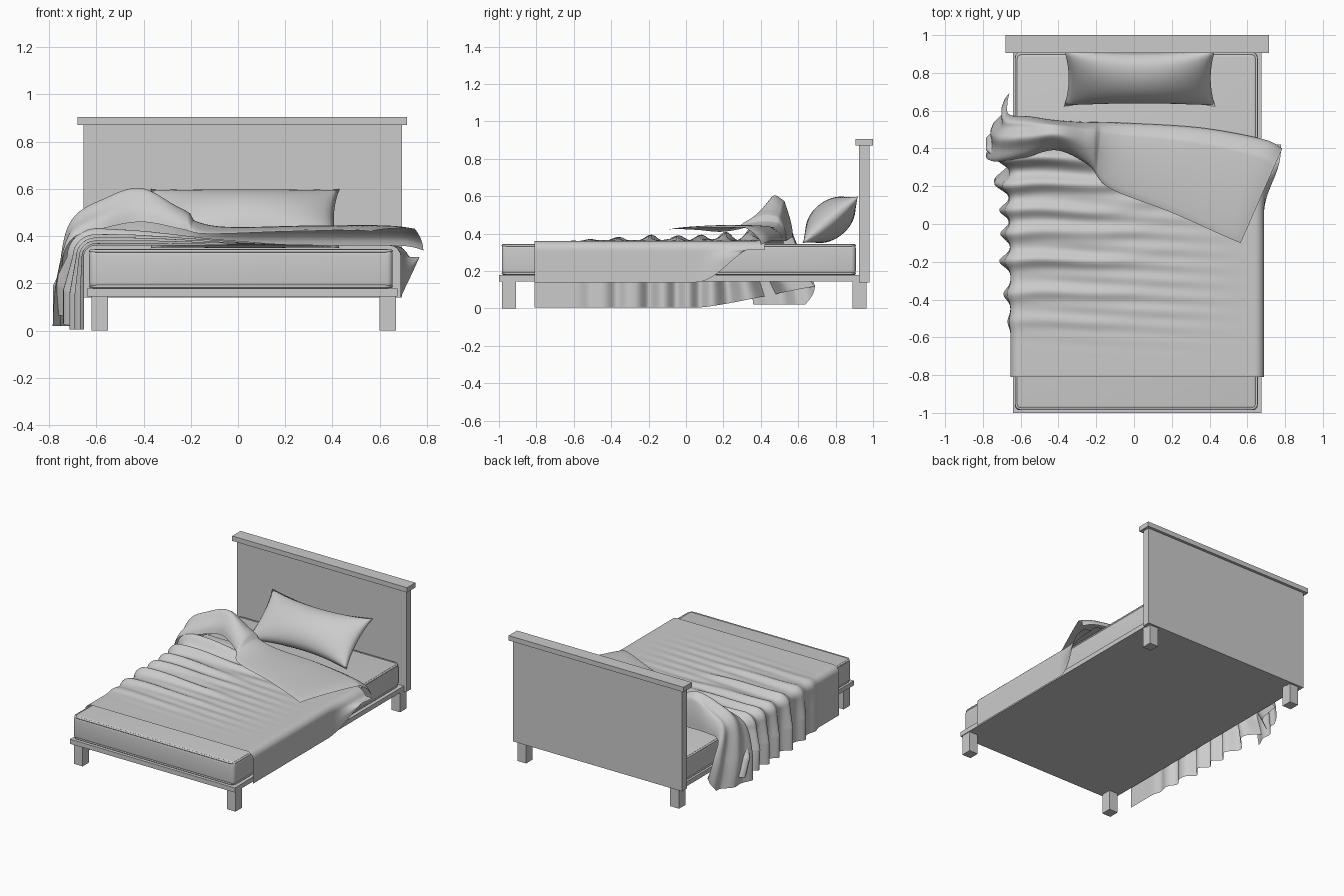
import bpy, bmesh, math
from mathutils import Vector, Matrix

if "Cube" in bpy.data.objects:
    bpy.data.objects.remove(bpy.data.objects["Cube"])


def smooth_step(a, b, t):
    t = min(max((t - a) / (b - a), 0), 1)
    return t * t * (3 - 2 * t)


def box(name, x, y, z, bevel=0):
    bm = bmesh.new()
    bmesh.ops.create_cube(bm, size=1)
    lo, hi = Vector((x[0], y[0], z[0])), Vector((x[1], y[1], z[1]))
    for v in bm.verts:
        v.co = Vector(lo[i] + (v.co[i] + 0.5) * (hi[i] - lo[i]) for i in range(3))
    if bevel:
        bmesh.ops.bevel(bm, geom=bm.edges[:], offset=bevel, segments=5,
                        profile=0.5, affect='EDGES')
    me = bpy.data.meshes.new(name)
    bm.to_mesh(me)
    bm.free()
    ob = bpy.data.objects.new(name, me)
    bpy.context.collection.objects.link(ob)
    if bevel:
        me.polygons.foreach_set("use_smooth", [True] * len(me.polygons))
    return ob


def sheet(name, funcs, nu, nv):
    """Smooth grid surfaces from point functions of (u, v) in 0..1."""
    bm = bmesh.new()
    for f in funcs:
        g = [[bm.verts.new(f(i / nu, j / nv)) for j in range(nv + 1)]
             for i in range(nu + 1)]
        for i in range(nu):
            for j in range(nv):
                bm.faces.new((g[i][j], g[i + 1][j], g[i + 1][j + 1], g[i][j + 1])).smooth = True
    bmesh.ops.remove_doubles(bm, verts=bm.verts[:], dist=1e-5)
    bmesh.ops.recalc_face_normals(bm, faces=bm.faces[:])
    me = bpy.data.meshes.new(name)
    bm.to_mesh(me)
    bm.free()
    ob = bpy.data.objects.new(name, me)
    bpy.context.collection.objects.link(ob)
    return ob


# Wooden frame: legs, base slab, headboard and its cap
for side, x in (("left", (-0.62, -0.55)), ("right", (0.60, 0.67))):
    box("front_leg_" + side, x, (-0.985, -0.91), (0, 0.15))
    box("rear_leg_" + side, x, (0.89, 0.965), (0, 0.15))
box("bed_base", (-0.64, 0.675), (-1.0, 0.93), (0.145, 0.178))
box("headboard", (-0.655, 0.695), (0.925, 0.98), (0.14, 0.872))
box("headboard_cap", (-0.68, 0.715), (0.905, 1.0), (0.87, 0.905))

# Mattress with piping round its top and bottom edges
box("mattress", (-0.63, 0.655), (-0.985, 0.908), (0.178, 0.345), 0.025)
for name, z in (("top_piping", 0.337), ("bottom_piping", 0.187)):
    cu = bpy.data.curves.new(name, 'CURVE')
    cu.dimensions = '3D'
    cu.bevel_depth, cu.bevel_resolution = 0.007, 2
    sp = cu.splines.new('POLY')
    pts = []
    for q, (cx, cy) in enumerate(((0.62, 0.873), (-0.595, 0.873), (-0.595, -0.95), (0.62, -0.95))):
        for k in range(5):
            a = (q + k / 4) * math.pi / 2
            pts.append((cx + 0.029 * math.cos(a), cy + 0.029 * math.sin(a), z, 1))
    sp.points.add(len(pts) - 1)
    for p, co in zip(sp.points, pts):
        p.co = co
    sp.use_cyclic_u = True
    bpy.context.collection.objects.link(bpy.data.objects.new(name, cu))

# Pillow leaning on the headboard, with pinched-in sides
TILT = Matrix.Translation((0.03, 0.772, 0.474)) @ Matrix.Rotation(math.radians(40), 4, 'X')


def pillow(sign):
    def f(u, v):
        a, b = 2 * u - 1, 2 * v - 1
        x = 0.4 * a * (1 - 0.06 * (1 - b * b))
        y = 0.195 * b * (1 - 0.2 * (1 - a * a))
        t = 0.1 * max((1 - a * a) * (1 - b * b), 0) ** 0.55
        return TILT @ Vector((x, y, sign * t))
    return f


sheet("pillow", [pillow(1), pillow(-1)], 40, 24)

# Blanket body: rounded drape profile pushed outward by folds on the left
FOLDS = [(0.34, 0.12), (0.2, 0.08), (0.07, 0.055), (-0.055, 0.05),
         (-0.2, 0.055), (-0.375, 0.035), (-0.52, 0.015)]
XL, XR, TOP, R = -0.65, 0.685, 0.357, 0.045


def blanket(u, v):
    yb = -0.81 + 1.33 * v
    hem_l = 0.005 + 0.12 * smooth_step(0.05, 0.6, yb)
    hem_r = 0.14 + 0.2 * smooth_step(0.05, 0.52, yb)
    arc = R * math.pi / 2
    zc = TOP - R
    if u < 0.3:                                   # left drop
        d = 1 - u / 0.3
        p, n = Vector((XL, 0, zc + (hem_l - zc) * d)), Vector((-1, 0, 0))
    elif u < 0.36:                                # left rounded edge
        d, a = 0, (u - 0.3) / 0.06 * math.pi / 2
        n = Vector((-math.cos(a), 0, math.sin(a)))
        p = Vector((XL + R, 0, zc)) + n * R
    elif u < 0.8:                                 # top
        d = 0
        p = Vector((XL + R + (u - 0.36) / 0.44 * (XR - XL - 2 * R), 0, TOP))
        n = Vector((0, 0, 1))
    elif u < 0.86:                                # right rounded edge
        d, a = 0, (u - 0.8) / 0.06 * math.pi / 2
        n = Vector((math.sin(a), 0, math.cos(a)))
        p = Vector((XR - R, 0, zc)) + n * R
    else:                                         # right drop, flared near the head
        d = (u - 0.86) / 0.14
        p, n = Vector((XR, 0, zc + (min(hem_r, zc) - zc) * d)), Vector((1, 0, 0))
    left = 1 - smooth_step(-0.6, 0.25, p.x)
    drift = 0.03 * (p.x + 0.6) + 0.012 * math.sin(9 * p.x)
    push = 0.003
    for c, h in FOLDS:
        push += h * math.exp(-((yb - c - drift) / 0.04) ** 2) * left * (0.6 + 0.5 * min(1, 2 * d))
    if p.x > 0.5:
        push += 0.09 * smooth_step(0.05, 0.5, yb) * smooth_step(0.79, 0.95, u)
    if p.x < 0:                                   # cloth fans toward the head
        y = yb + 0.17 * d * smooth_step(0.1, 0.52, yb)
    else:
        y = yb - 0.1 * smooth_step(0.1, 0.72, p.x) * smooth_step(0, 0.52, yb)
    # faint creases across the middle
    push += 0.006 * smooth_step(0, 0.2, u - 0.3) * (1 - smooth_step(0.6, 0.8, u)) \
        * math.sin(38 * yb + 2 * p.x) ** 2 * smooth_step(-0.75, -0.4, yb)
    q = p + n * push
    q.y = y
    return q


sheet("blanket", [blanket], 120, 140)

# Turned-back flap. Columns: head edge xyz, free edge xyz, arch x, arch z
COLS = [(-0.66, 0.69, 0.12, -0.785, 0.36, 0.02, -0.01, 0.0),
        (-0.67, 0.64, 0.25, -0.77, 0.34, 0.2, -0.02, 0.02),
        (-0.66, 0.58, 0.36, -0.71, 0.33, 0.38, -0.02, 0.07),
        (-0.55, 0.57, 0.38, -0.58, 0.35, 0.43, 0.0, 0.12),
        (-0.41, 0.55, 0.37, -0.41, 0.39, 0.46, 0.0, 0.14),
        (-0.25, 0.54, 0.365, -0.24, 0.31, 0.43, 0.0, 0.09),
        (-0.05, 0.535, 0.36, -0.13, 0.19, 0.41, 0.0, 0.045),
        (0.35, 0.51, 0.36, 0.2, 0.06, 0.42, 0.0, 0.035),
        (0.68, 0.45, 0.36, 0.48, -0.065, 0.425, 0.0, 0.03),
        (0.785, 0.4, 0.34, 0.565, -0.1, 0.42, 0.0, 0.02)]


def flap(u, v):
    t = u * (len(COLS) - 1)
    i = min(int(t), len(COLS) - 2)
    t -= i
    c = [COLS[min(max(i + k, 0), len(COLS) - 1)] for k in (-1, 0, 1, 2)]
    w = (-t**3 + 2 * t * t - t, 3 * t**3 - 5 * t * t + 2,
         -3 * t**3 + 4 * t * t + t, t**3 - t * t)
    m = [0.5 * sum(w[k] * c[k][j] for k in range(4)) for j in range(8)]
    bulge = max(math.sin(math.pi * v), 0) ** 0.6
    ripple = 0.018 * math.sin(math.pi * v) * math.sin(13 * v) * (1 - smooth_step(0.2, 0.6, u))
    k = v ** 1.3
    p = Vector(m[:3]).lerp(Vector(m[3:6]), k)
    p.z = m[2] + (m[5] - m[2]) * min(1, v * 4) ** 0.7 + bulge * m[7] * (1 if u < 0.6 else 0.7)
    p.x += bulge * m[6] - ripple * (1 - smooth_step(0.1, 0.3, u))
    p.z += ripple * smooth_step(0.1, 0.3, u)
    return p


sheet("blanket_flap", [flap], 100, 36)
